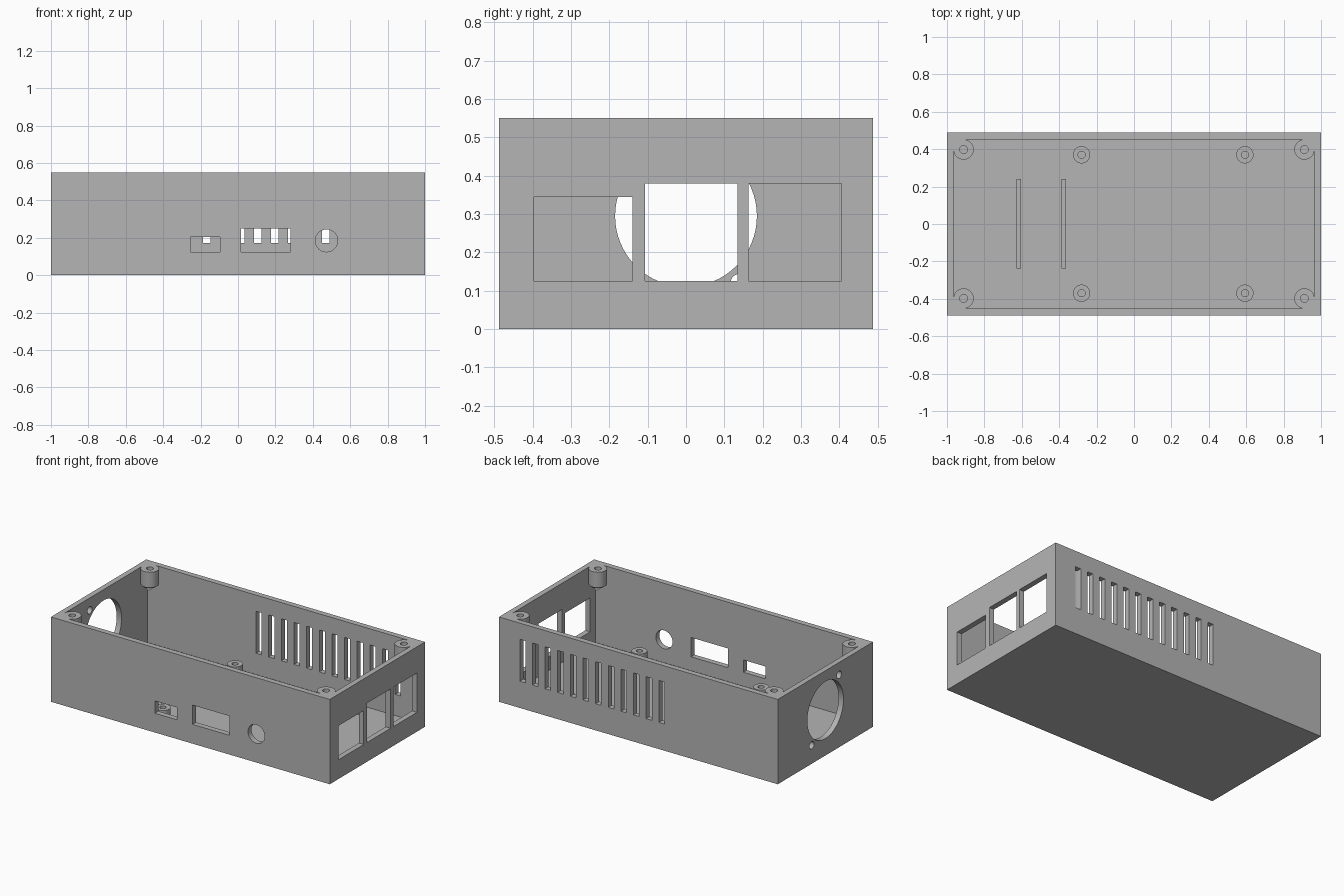
import bpy
import bmesh
import math
from mathutils import Matrix, Vector

old = bpy.data.objects.get("Cube")
if old:
    bpy.data.objects.remove(old, do_unlink=True)

grey = bpy.data.materials.new("plain grey plastic")
grey.use_nodes = True
tone = (0.46, 0.46, 0.46, 1)
grey.diffuse_color = tone
grey.node_tree.nodes["Principled BSDF"].inputs["Base Color"].default_value = tone

HX, HY, TOP = 1.0, 0.488, 0.55      # outer half sizes and height
IX, IY, FLOOR = 0.965, 0.452, 0.036  # cavity half sizes and floor


def box(bm, x0, x1, y0, y1, z0, z1):
    size = Matrix.Diagonal((x1 - x0, y1 - y0, z1 - z0, 1))
    mid = Matrix.Translation(((x0 + x1) / 2, (y0 + y1) / 2, (z0 + z1) / 2))
    bmesh.ops.create_cube(bm, size=1, matrix=mid @ size)


def cylinder(bm, center, radius, length, axis="Z", sides=32):
    turn = {"X": Matrix.Rotation(math.pi / 2, 4, "Y"),
            "Y": Matrix.Rotation(math.pi / 2, 4, "X"),
            "Z": Matrix.Identity(4)}[axis]
    bmesh.ops.create_cone(bm, cap_ends=True, segments=sides, radius1=radius,
                          radius2=radius, depth=length,
                          matrix=Matrix.Translation(center) @ turn)


def make(name, bm):
    bmesh.ops.recalc_face_normals(bm, faces=bm.faces)
    mesh = bpy.data.meshes.new(name)
    bm.to_mesh(mesh)
    bm.free()
    mesh.materials.append(grey)
    obj = bpy.data.objects.new(name, mesh)
    bpy.context.collection.objects.link(obj)
    return obj


def activate(obj):
    bpy.ops.object.select_all(action="DESELECT")
    obj.select_set(True)
    bpy.context.view_layer.objects.active = obj


def cut(obj, cutter_bm):
    cutter = make("cutter", cutter_bm)
    cutter.hide_render = True
    activate(obj)
    mod = obj.modifiers.new("cut", "BOOLEAN")
    mod.operation, mod.solver, mod.object = "DIFFERENCE", "EXACT", cutter
    bpy.ops.object.modifier_apply(modifier=mod.name)
    bpy.data.objects.remove(cutter, do_unlink=True)


def smooth(obj):
    activate(obj)
    bpy.ops.object.shade_smooth_by_angle(angle=math.radians(30))


# open tray
bm = bmesh.new()
box(bm, -HX, HX, -HY, HY, 0, TOP)
case = make("case_body", bm)
bm = bmesh.new()
box(bm, -IX, IX, -IY, IY, FLOOR, TOP + 0.1)
cut(case, bm)

bm = bmesh.new()
# front connector openings
for x0, x1, z1 in ((-0.255, -0.095, 0.205), (0.015, 0.28, 0.25)):
    box(bm, x0, x1, -HY - 0.05, -IY + 0.05, 0.125, z1)
cylinder(bm, (0.473, -0.47, 0.185), 0.06, 0.12, "Y")
# right side socket openings
for y0, y1, z1 in ((-0.397, -0.14, 0.345), (-0.107, 0.135, 0.38), (0.163, 0.406, 0.38)):
    box(bm, IX - 0.05, HX + 0.05, y0, y1, 0.125, z1)
# vent slots along the back
for i in range(12):
    x = -0.167 + i * 0.0907
    box(bm, x - 0.02, x + 0.02, IY - 0.05, HY + 0.05, 0.173, 0.445)
# round fan opening with two diagonal screw holes
cylinder(bm, (-0.982, 0, 0.295), 0.185, 0.12, "X", 64)
for s in (-1, 1):
    cylinder(bm, (-0.982, s * 0.14, 0.295 - s * 0.175), 0.024, 0.12, "X", 24)
cut(case, bm)
smooth(case)

# lid screw posts in the four corners, tapering below into the corner
PX, PY, R = 0.911, 0.398, 0.054
for sx in (-1, 1):
    for sy in (-1, 1):
        bm = bmesh.new()
        for z in (TOP, TOP - 0.1):
            for i in range(32):
                a = math.tau * i / 32
                bm.verts.new((sx * (PX + R * math.cos(a)), sy * (PY + R * math.sin(a)), z))
            bm.verts.new((sx * IX, sy * IY, z))
        bm.verts.new((sx * (PX + 0.025), sy * (PY + 0.025), TOP - 0.16))
        bmesh.ops.convex_hull(bm, input=bm.verts[:])
        bmesh.ops.dissolve_limit(bm, angle_limit=0.01, verts=bm.verts[:], edges=bm.edges[:])
        post = make("corner_post", bm)
        bm = bmesh.new()
        cylinder(bm, (sx * PX, sy * PY, TOP), 0.021, 0.18, sides=24)
        cut(post, bm)
        smooth(post)

# board standoffs
for x in (-0.28, 0.593):
    for y in (-0.37, 0.37):
        bm = bmesh.new()
        cylinder(bm, (x, y, 0.071), 0.046, 0.082)
        standoff = make("board_standoff", bm)
        bm = bmesh.new()
        cylinder(bm, (x, y, 0.1), 0.019, 0.12, sides=24)
        cut(standoff, bm)
        smooth(standoff)

# low rails on the floor
for x in (-0.617, -0.375):
    bm = bmesh.new()
    box(bm, x - 0.012, x + 0.012, -0.237, 0.24, FLOOR - 0.006, 0.08)
    make("floor_rail", bm)
